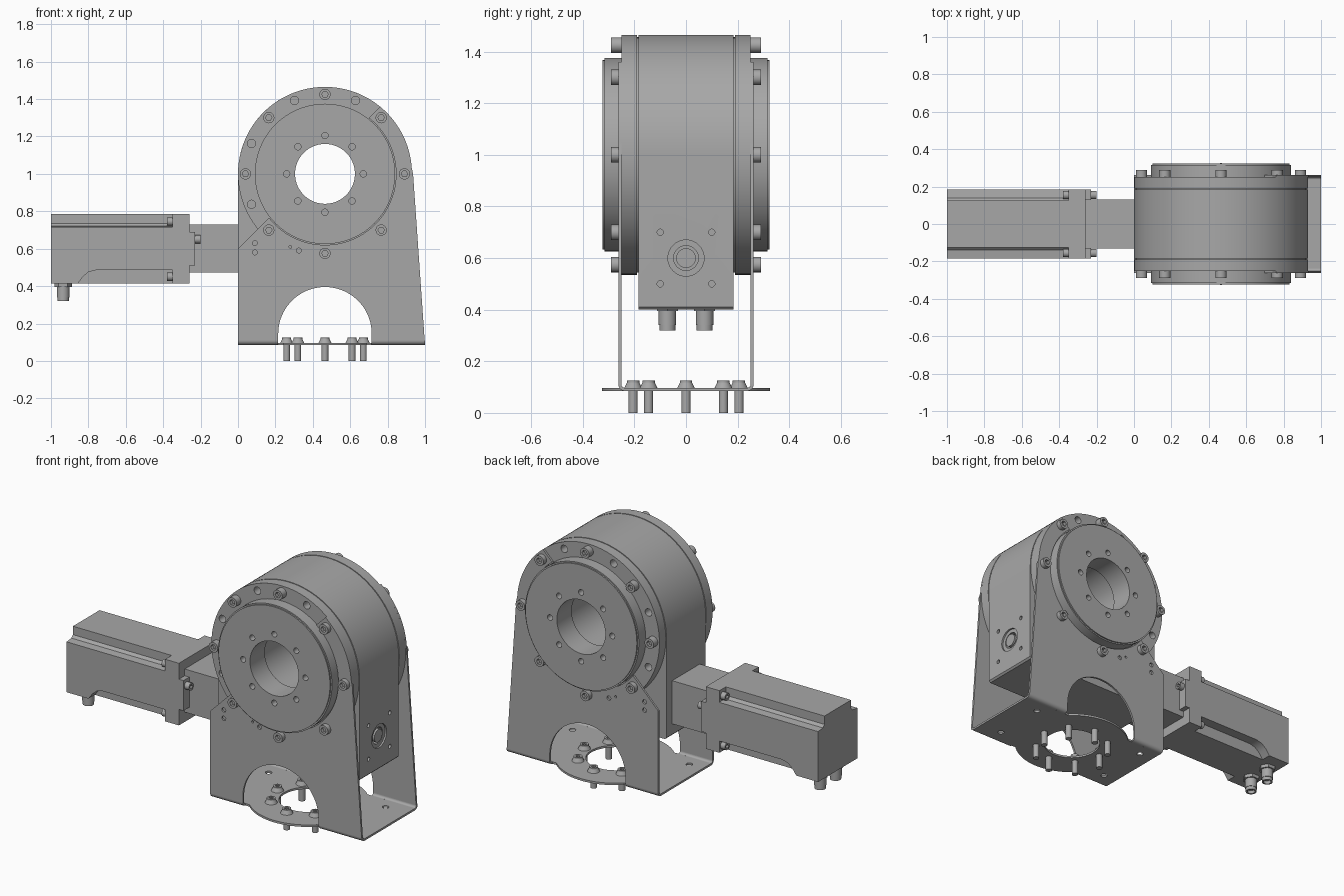
import bpy, bmesh
from math import cos, sin, pi, radians
from mathutils import Matrix

cube = bpy.data.objects.get("Cube")
if cube:
    bpy.data.objects.remove(cube)

metal = bpy.data.materials.new("machined_grey")
metal.use_nodes = True
GREY = (0.39, 0.39, 0.39, 1)
metal.diffuse_color = GREY
metal.node_tree.nodes["Principled BSDF"].inputs["Base Color"].default_value = GREY

CX, CZ = 0.465, 1.0      # housing axis
MZ = 0.6                 # motor axis height
FRAMES = {               # local profile plane -> world, by extrusion axis
    "X": Matrix(((0, 0, 1), (1, 0, 0), (0, 1, 0))),
    "Y": Matrix(((1, 0, 0), (0, 0, -1), (0, 1, 0))),
    "Z": Matrix.Identity(3),
}
parts = []


def arc(u, v, r, start, end, n=24):
    angles = [radians(start + (end - start) * i / n) for i in range(n + 1)]
    return [(u + r * cos(a), v + r * sin(a)) for a in angles]


def circle(u, v, r, n=None):
    n = n or (96 if r > 0.1 else 20)
    return arc(u, v, r, 0, 360, n)[:-1]


def hexagon(u, v, r):
    return circle(u, v, r, 6)


def rect(u0, u1, v0, v1):
    return [(u0, v0), (u1, v0), (u1, v1), (u0, v1)]


def ring_of(u, v, r, angles):
    return [(u + r * cos(radians(a)), v + r * sin(radians(a))) for a in angles]


def prism(name, loops, a, b, axis):
    """Extrude closed outlines (inner ones become holes) from a to b."""
    curve = bpy.data.curves.new(name, "CURVE")
    curve.dimensions, curve.fill_mode = "2D", "BOTH"
    curve.extrude = abs(b - a) / 2
    for loop in loops:
        spline = curve.splines.new("POLY")
        spline.points.add(len(loop) - 1)
        for point, (u, v) in zip(spline.points, loop):
            point.co = (u, v, 0, 1)
        spline.use_cyclic_u = True
    temp = bpy.data.objects.new(name + "_outline", curve)
    bpy.context.collection.objects.link(temp)
    graph = bpy.context.evaluated_depsgraph_get()
    mesh = bpy.data.meshes.new_from_object(temp.evaluated_get(graph))
    bpy.data.objects.remove(temp)
    centre = {"X": ((a + b) / 2, 0, 0), "Y": (0, (a + b) / 2, 0), "Z": (0, 0, (a + b) / 2)}
    mesh.transform(Matrix.Translation(centre[axis]) @ FRAMES[axis].to_4x4())
    bm = bmesh.new()
    bm.from_mesh(mesh)
    bmesh.ops.remove_doubles(bm, verts=bm.verts, dist=0.00001)
    bmesh.ops.recalc_face_normals(bm, faces=bm.faces)
    bm.to_mesh(mesh)
    bm.free()
    mesh.materials.clear()
    mesh.materials.append(metal)
    obj = bpy.data.objects.new(name, mesh)
    bpy.context.collection.objects.link(obj)
    parts.append(obj)
    return obj


def cut(obj, cutter):
    mod = obj.modifiers.new("cut", "BOOLEAN")
    mod.operation, mod.solver, mod.object = "DIFFERENCE", "EXACT", cutter
    graph = bpy.context.evaluated_depsgraph_get()
    mesh = bpy.data.meshes.new_from_object(obj.evaluated_get(graph))
    obj.modifiers.clear()
    obj.data = mesh
    parts.remove(cutter)
    bpy.data.objects.remove(cutter)


def both_sides(name, loops, a, b):
    prism("front_" + name, loops, -b, -a, "Y")
    prism("back_" + name, loops, a, b, "Y")


# Gear housing: round top, square foot, through bore
body = prism("housing_body", [
    arc(CX, CZ, 0.465, 0, 180, 64) + [(0, 0.41), (0.01, 0.4), (0.92, 0.4), (0.93, 0.41)],
    circle(CX, CZ, 0.18)], -0.184, 0.184, "Y")
port_holes = [circle(y, MZ + z, 0.012) for y in (-0.1, 0.1) for z in (-0.1, 0.1)]
cut(body, prism("port_recess", [circle(0, MZ, 0.07, 40)], 0.92, 0.97, "X"))
cut(body, prism("port_bore", [circle(0, MZ, 0.048, 40)] + port_holes, 0.88, 0.97, "X"))
prism("worm_shaft_end", [circle(0, MZ, 0.038, 40)], 0.85, 0.925, "X")

# Side rings, hubs and their hole patterns
EIGHT = range(0, 360, 45)
bore = circle(CX, CZ, 0.16)
bolt_spots = ring_of(CX, CZ, 0.425, EIGHT)
spare_holes = [circle(*p, 0.022) for p in ring_of(CX, CZ, 0.425, (67.5, 112.5, 157.5, 202.5))]
hub_holes = [circle(*p, 0.017) for p in ring_of(CX, CZ, 0.205, EIGHT)]
both_sides("seam", [circle(CX, CZ, 0.456), bore], 0.184, 0.19)
both_sides("ring", [circle(CX, CZ, 0.465), bore] + spare_holes, 0.19, 0.25)
both_sides("hub", [circle(CX, CZ, 0.375), bore] + hub_holes, 0.25, 0.315)
both_sides("hub_face", [circle(CX, CZ, 0.367), bore] + hub_holes, 0.315, 0.323)

# Socket-head bolts around the rings
heads = [circle(*p, 0.03) for p in bolt_spots]
sockets = [hexagon(*p, 0.017) for p in bolt_spots]
both_sides("ring_bolt_bases", heads, 0.25, 0.27)
both_sides("ring_bolt_heads", heads + sockets, 0.27, 0.29)

# Bracket side plates wrap the lower right of each hub
arch_l, arch_r, fold = CX - 0.25, CX + 0.25, 0.11
side = ([(0, fold), (arch_l, fold)] + arc(CX, 0.145, 0.25, 180, 0, 40)
        + [(arch_r, fold), (0.998, fold), (0.936, 1.0)]
        + arc(CX, CZ, 0.465, 4, 50.7) + arc(CX, CZ, 0.38, 52, -142, 64) + [(0, MZ)])
small_holes = [circle(x, z, 0.013) for x, z in ((0.09, 0.63), (0.09, 0.58), (0.325, 0.59))]
both_sides("bracket_side", [side] + small_holes + [circle(0.28, 0.61, 0.007)], 0.25, 0.262)

# Bracket base with round flange, and the folded edges
half = 0.237
flange_arc = arc(CX, 0, 0.325, 226.8, 313.2)
base = [(0, -half)] + flange_arc + [(1, -half), (1, half)]
base += [(x, -y) for x, y in reversed(flange_arc)] + [(0, half)]
corner_holes = [circle(x, y, 0.018) for x in (0.09, 0.86) for y in (-0.16, 0.16)]
prism("bracket_base", [base, circle(CX, 0, 0.16)] + corner_holes, 0.085, 0.097, "Z")
bend = arc(half, fold, 0.025, -90, 0, 8) + arc(half, fold, 0.013, 0, -90, 8)
for x0, x1 in ((0, arch_l), (arch_r, 1)):
    prism("bracket_fold", [bend], x0, x1, "X")
    prism("bracket_fold", [[(-y, z) for y, z in bend]], x0, x1, "X")

# Button-head bolts in the flange
base_spots = ring_of(CX, 0, 0.205, EIGHT)
prism("base_bolt_shanks", [circle(*p, 0.018) for p in base_spots], 0, 0.1, "Z")
prism("base_bolt_caps", [circle(*p, 0.024) for p in base_spots]
      + [hexagon(*p, 0.013) for p in base_spots], 0.117, 0.125, "Z")
for x, y in base_spots:
    bpy.ops.mesh.primitive_cone_add(vertices=20, radius1=0.034, radius2=0.024, depth=0.02,
                                    location=(x, y, 0.107))
    cone = bpy.context.object
    cone.name = "base_bolt_head"
    cone.data.materials.append(metal)
    parts.append(cone)

# Motor: stepped upper corners, milled lower corners
step = [(0.185, 0.415), (0.185, 0.715), (0.14, 0.72), (0.125, 0.735), (0.125, 0.785)]
motor = prism("motor_body", [step + [(-y, z) for y, z in reversed(step)]], -1, -0.34, "X")
mill = [(-0.33, 0.4), (-0.33, 0.485), (-0.76, 0.485), (-0.8, 0.475), (-0.83, 0.45),
        (-0.85, 0.422), (-0.87, 0.4)]
for y0, y1 in ((0.125, 0.2), (-0.2, -0.125)):
    cut(motor, prism("mill_cutter", [mill], y0, y1, "Y"))

# Motor flange, clamp lugs and gearbox adapter
prism("motor_flange", [rect(-0.185, 0.185, 0.415, 0.785)], -0.35, -0.26, "X")
for y0, y1 in ((0.12, 0.185), (-0.185, -0.12)):
    prism("clamp_lug", [rect(y0, y1, 0.51, 0.69)], -0.26, -0.23, "X")
prism("adapter", [rect(-0.13, 0.13, 0.473, 0.73)], -0.26, 0.01, "X")


def screws(name, spots, a, b, tip):
    outer = [circle(y, z, 0.022) for y, z in spots]
    inner = [hexagon(y, z, 0.012) for y, z in spots]
    prism(name + "_bases", outer, a, b, "X")
    prism(name + "_heads", outer + inner, b, tip, "X")


screws("flange_screws", [(y, z) for y in (-0.155, 0.155) for z in (0.45, 0.745)],
       -0.35, -0.365, -0.38)
screws("clamp_screws", [(-0.155, 0.65), (0.155, 0.65)], -0.23, -0.215, -0.2)

# Cable connectors under the motor
plugs = [(-0.935, -0.072), (-0.935, 0.072)]
prism("connector_nuts", [hexagon(*p, 0.047) for p in plugs], 0.395, 0.416, "Z")
prism("connector_stems", [circle(*p, 0.034) for p in plugs], 0.34, 0.4, "Z")
prism("connector_tips", [circle(*p, 0.031) for p in plugs]
      + [circle(*p, 0.022) for p in plugs], 0.32, 0.34, "Z")

# Smooth curved walls, keep edges crisp
bpy.ops.object.select_all(action="DESELECT")
for obj in parts:
    obj.select_set(True)
bpy.context.view_layer.objects.active = parts[0]
bpy.ops.object.shade_smooth_by_angle(angle=radians(30))
